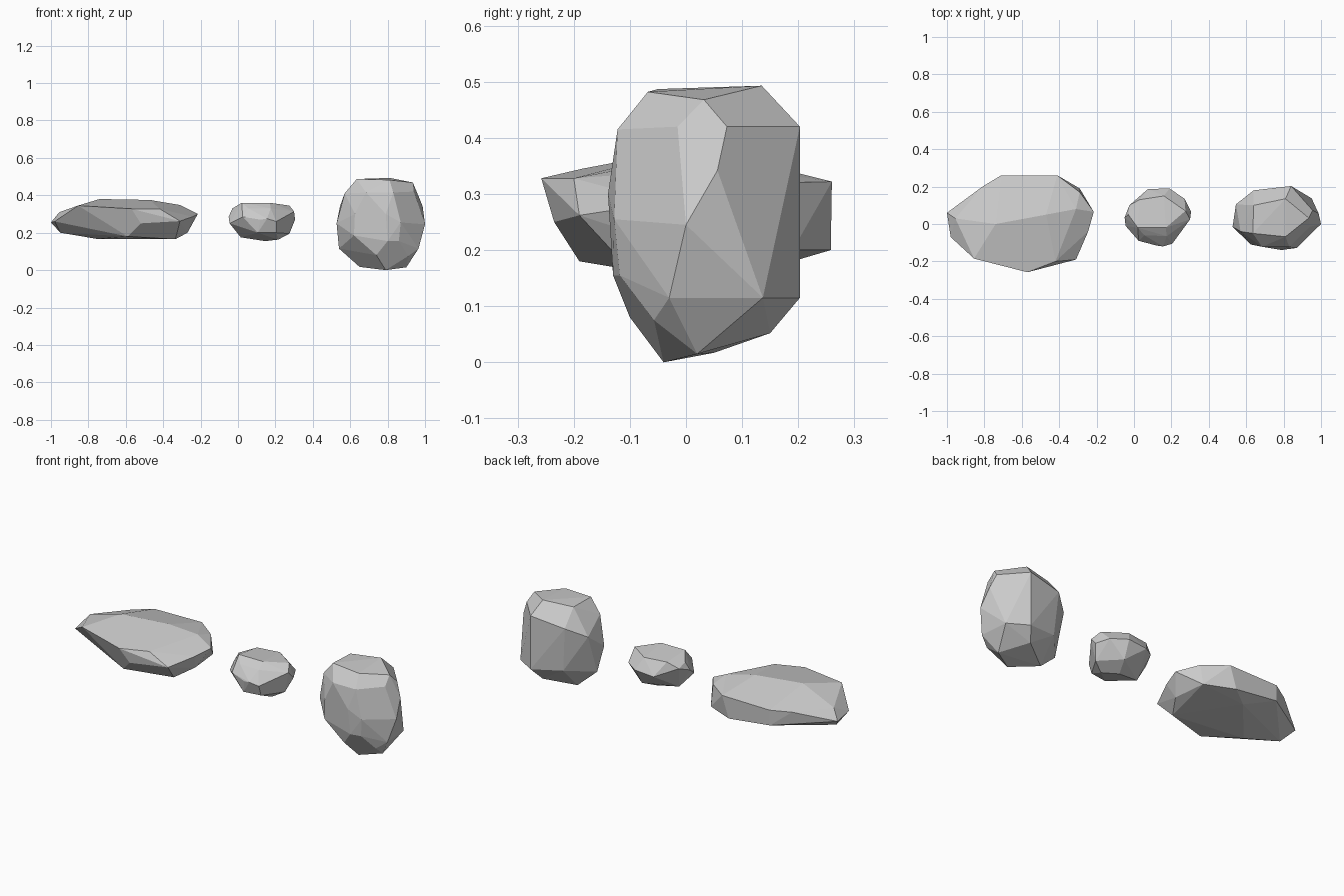
import bpy, bmesh, math


def rock(name, corners):
    """Flat-faceted boulder: convex hull around a few chipped corners."""
    bm = bmesh.new()
    for c in corners:
        bm.verts.new(c)
    bmesh.ops.convex_hull(bm, input=bm.verts[:])
    loose = [v for v in bm.verts if not v.link_faces]
    bmesh.ops.delete(bm, geom=loose, context='VERTS')
    # merge nearly coplanar triangles into broad chipped facets
    bmesh.ops.dissolve_limit(bm, angle_limit=math.radians(4),
                             verts=bm.verts[:], edges=bm.edges[:])
    bmesh.ops.recalc_face_normals(bm, faces=bm.faces[:])
    me = bpy.data.meshes.new(name)
    bm.to_mesh(me)
    bm.free()
    ob = bpy.data.objects.new(name, me)
    bpy.context.collection.objects.link(ob)
    return ob


# wide flat slab: top ridge, rim, underside
rock("flat_rock", [
    (-.74, .0, .38), (-.47, .05, .375), (-.81, .20, .31), (-.31, .08, .348),
    (-.855, -.185, .345), (-.57, -.258, .328), (-.42, -.2, .328),
    (-.71, .26, .318), (-.41, .26, .322), (-.29, .17, .32),
    (-.955, .03, .31), (-1, .06, .255), (-.98, -.07, .26), (-.215, .065, .30),
    (-.245, -.04, .285), (-.31, -.19, .262), (-.52, -.235, .25),
    (-.59, -.19, .18), (-.755, -.05, .167), (-.335, -.1, .165),
    (-.95, .0, .2), (-.27, .0, .2), (-.29, .19, .2), (-.71, .258, .23),
    (-.45, .258, .2), (-.55, .19, .18)])

# small round pebble
rock("small_rock", [
    (.02, -.02, .36), (.03, .13, .345), (.16, .15, .345), (.17, -.02, .36),
    (.275, .07, .345), (.055, -.06, .33), (.175, -.065, .33), (-.03, .05, .33),
    (-.025, .10, .31), (.025, -.09, .285), (.12, -.115, .27),
    (.155, -.12, .275), (.205, -.105, .26), (.30, .025, .313),
    (.305, .065, .27), (.27, .135, .28), (.19, .19, .28), (.075, .187, .27),
    (-.05, .035, .285), (-.045, -.01, .25), (.105, -.10, .2),
    (.205, -.085, .2), (.275, .03, .195), (.215, .0, .163), (.145, .06, .155),
    (.015, .04, .175), (.18, .14, .19)])

# tall standing boulder: crown, shoulders, waist, foot
rock("tall_rock", [
    (.81, -.068, .482), (.635, -.05, .487), (.64, .10, .485), (.81, .135, .493),
    (.935, .032, .468), (.83, -.122, .415), (.685, -.122, .415),
    (.94, -.015, .42), (.955, .073, .42), (.84, .203, .42), (.64, .18, .39),
    (.57, -.04, .41), (.545, .105, .34), (.987, .056, .342), (1.0, 0, .245),
    (.87, -.128, .255), (.79, -.139, .30), (.625, -.11, .30),
    (.527, -.015, .25), (.62, -.105, .185), (.66, .165, .14),
    (.84, .203, .115), (.80, -.13, .155), (.86, -.118, .155),
    (.54, .03, .115), (.965, -.03, .115), (.95, .137, .115),
    (.91, -.057, .075), (.74, -.10, .08), (.80, .15, .052), (.90, .02, .015),
    (.65, .05, .017), (.79, -.04, 0)])
